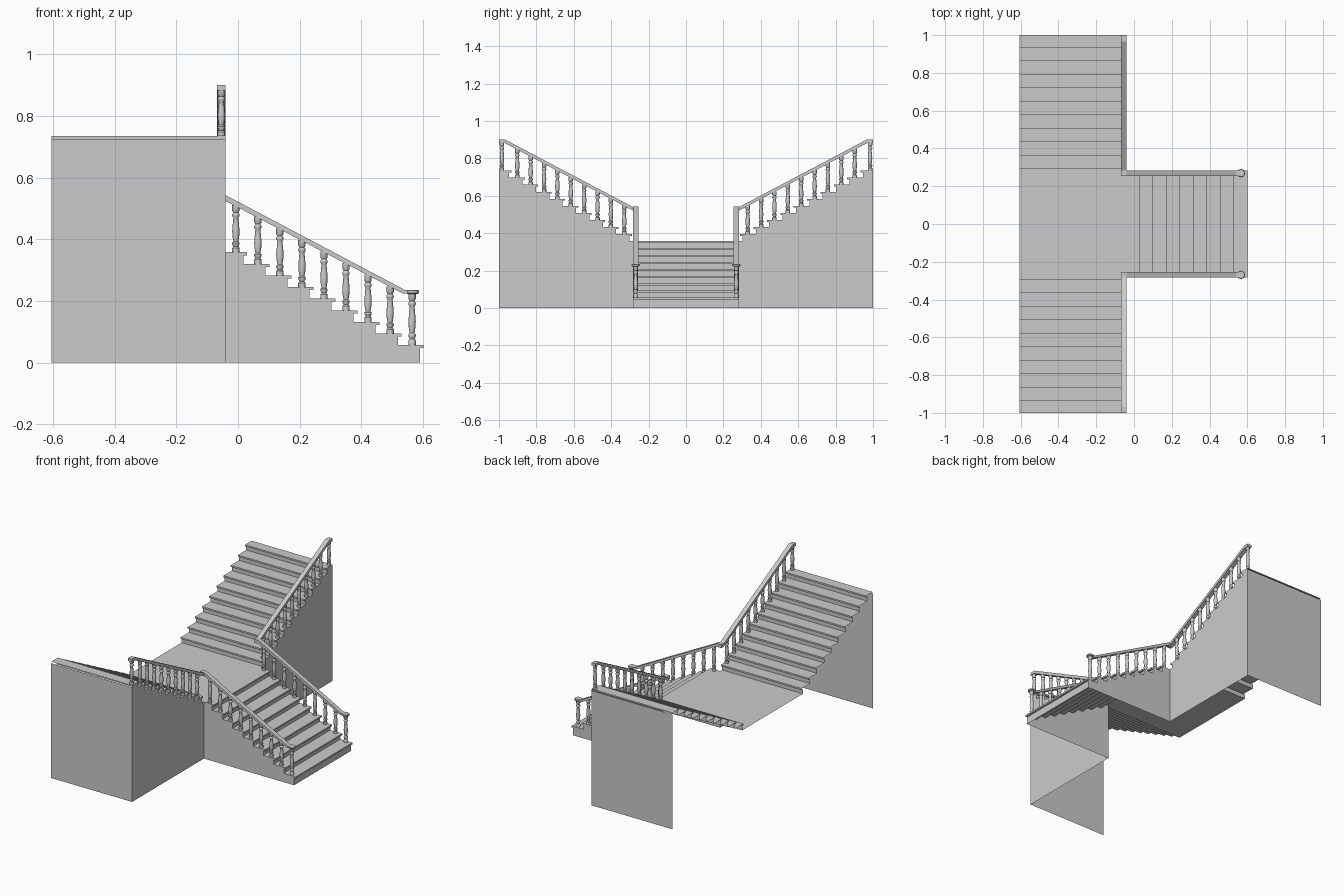
import bpy, bmesh, math

if "Cube" in bpy.data.objects:
    bpy.data.objects.remove(bpy.data.objects["Cube"])

RUN, RISE, NOSE, THICK = 0.0715, 0.0377, 0.012, 0.01
LAND = 0.358            # landing height
XW, YW = -0.04, 0.283   # wall plane of the upper flights, half width of lower flight
XB = -0.605             # open back edge


def along_x(s, z, w):   # lower flight: profile runs in x, width in y
    return (s, w, z)


def along_y(s, z, w):   # upper flight: profile runs in y, width in x
    return (w, s, z)


def finish(name, bm, mirror=True):
    bmesh.ops.recalc_face_normals(bm, faces=bm.faces)
    me = bpy.data.meshes.new(name)
    bm.to_mesh(me)
    bm.free()
    ob = bpy.data.objects.new(name, me)
    bpy.context.collection.objects.link(ob)
    if mirror:
        m = ob.modifiers.new("mirror", 'MIRROR')
        m.use_axis = (False, True, False)
        m.use_mirror_merge = False
    return ob


def sheet(name, pts, place, w0, w1, mirror=True):
    bm = bmesh.new()
    a = [bm.verts.new(place(s, z, w0)) for s, z in pts]
    b = [bm.verts.new(place(s, z, w1)) for s, z in pts]
    for i in range(len(pts) - 1):
        bm.faces.new((a[i], a[i + 1], b[i + 1], b[i]))
    return finish(name, bm, mirror)


def panel(name, pts, place, w):
    bm = bmesh.new()
    bm.faces.new([bm.verts.new(place(s, z, w)) for s, z in pts])
    return finish(name, bm)


def prism(name, pts, place, w0, w1):
    bm = bmesh.new()
    a = [bm.verts.new(place(s, z, w0)) for s, z in pts]
    b = [bm.verts.new(place(s, z, w1)) for s, z in pts]
    bm.faces.new(a)
    bm.faces.new(b)
    for i in range(len(pts)):
        j = (i + 1) % len(pts)
        bm.faces.new((a[i], a[j], b[j], b[i]))
    return finish(name, bm)


def lathe(bm, x, y, z, profile, sides=12):
    rings = []
    for r, h in profile:
        rings.append([bm.verts.new((x + r * math.cos(t), y + r * math.sin(t), z + h))
                      for t in (2 * math.pi * k / sides for k in range(sides))])
    for lo, hi in zip(rings, rings[1:]):
        for k in range(sides):
            n = (k + 1) % sides
            bm.faces.new((lo[k], lo[n], hi[n], hi[k]))
    bm.faces.new(rings[0])
    bm.faces.new(rings[-1])


def smooth(ob):
    bpy.ops.object.select_all(action='DESELECT')
    ob.select_set(True)
    bpy.context.view_layer.objects.active = ob
    bpy.ops.object.shade_smooth_by_angle(angle=math.radians(40))


def steps(first, direction, z_start, tops):
    """Riser, nosing and tread outline climbing in the given direction."""
    pts, z = [], z_start
    for i, top in enumerate(tops):
        nose = first + direction * RUN * i
        riser = nose + direction * NOSE
        pts += [(riser, z), (riser, top - THICK), (nose, top - THICK), (nose, top)]
        z = top
    return pts


# Lower flight
low_tops = [LAND - RISE * (8 - i) for i in range(9)]
low = steps(0.602, -1, 0, low_tops) + [(XW, LAND)]
sheet("lower_steps", low, along_x, -YW, YW, mirror=False)
panel("lower_side_wall", low + [(XW, 0)], along_x, YW)

# Landing
up_first = 0.29
sheet("landing", [(-up_first - NOSE, LAND), (up_first + NOSE, LAND)], along_y, XB, XW, mirror=False)

# Upper flights
up_tops = [LAND + RISE * (i + 1) for i in range(10)]
up = steps(up_first, 1, LAND, up_tops) + [(1.0, up_tops[-1])]
sheet("upper_steps", up, along_y, XB, XW)
panel("upper_side_wall", [(YW, 0), (YW, LAND)] + up + [(1.0, 0)], along_y, XW)
zt = up_tops[-1] - THICK
panel("upper_end_wall", [(XB, 0), (XW, 0), (XW, zt), (XB, zt)], along_x, 1.0)

# Handrails
W, T, SL = 0.028, 0.018, RISE / RUN
prism("lower_handrail",
      [(XW - W, 0.543), (XW, 0.543), (0.541, 0.236), (0.57, 0.236), (0.57, 0.224),
       (0.535, 0.224), (XW, 0.524), (XW - W, 0.524)], along_x, YW - W, YW)
prism("upper_handrail",
      [(YW - W, 0.540), (YW, 0.540), (0.967, 0.901), (1.0, 0.901), (1.0, 0.883),
       (0.97, 0.883), (YW, 0.521), (YW - W, 0.521)], along_y, XW - W, XW)
bm = bmesh.new()
lathe(bm, 0.566, YW - W / 2, 0.223, [(0.018, 0), (0.022, 0.003), (0.022, 0.01), (0.019, 0.013)], 16)
smooth(finish("handrail_end_cap", bm))

# Turned balusters, one per tread
TURNED = [(0.012, 0), (0.012, 0.09), (0.008, 0.12), (0.012, 0.17), (0.012, 0.20),
          (0.008, 0.23), (0.011, 0.34), (0.012, 0.45), (0.010, 0.60), (0.008, 0.73),
          (0.012, 0.77), (0.012, 0.80), (0.008, 0.84), (0.012, 0.88), (0.012, 1.0)]


def turned(height):
    return [(r, h * height) for r, h in TURNED]


bm = bmesh.new()
for i, top in enumerate(low_tops):
    lathe(bm, 0.565 - RUN * i, YW - W / 2, top, turned(0.171 if i == 0 else 0.153))
smooth(finish("lower_balusters", bm))

bm = bmesh.new()
for i, top in enumerate(up_tops):
    y = 0.984 if i == 9 else up_first + 0.04 + RUN * i
    lathe(bm, XW - W / 2, y, top, turned(0.153))
smooth(finish("upper_balusters", bm))
